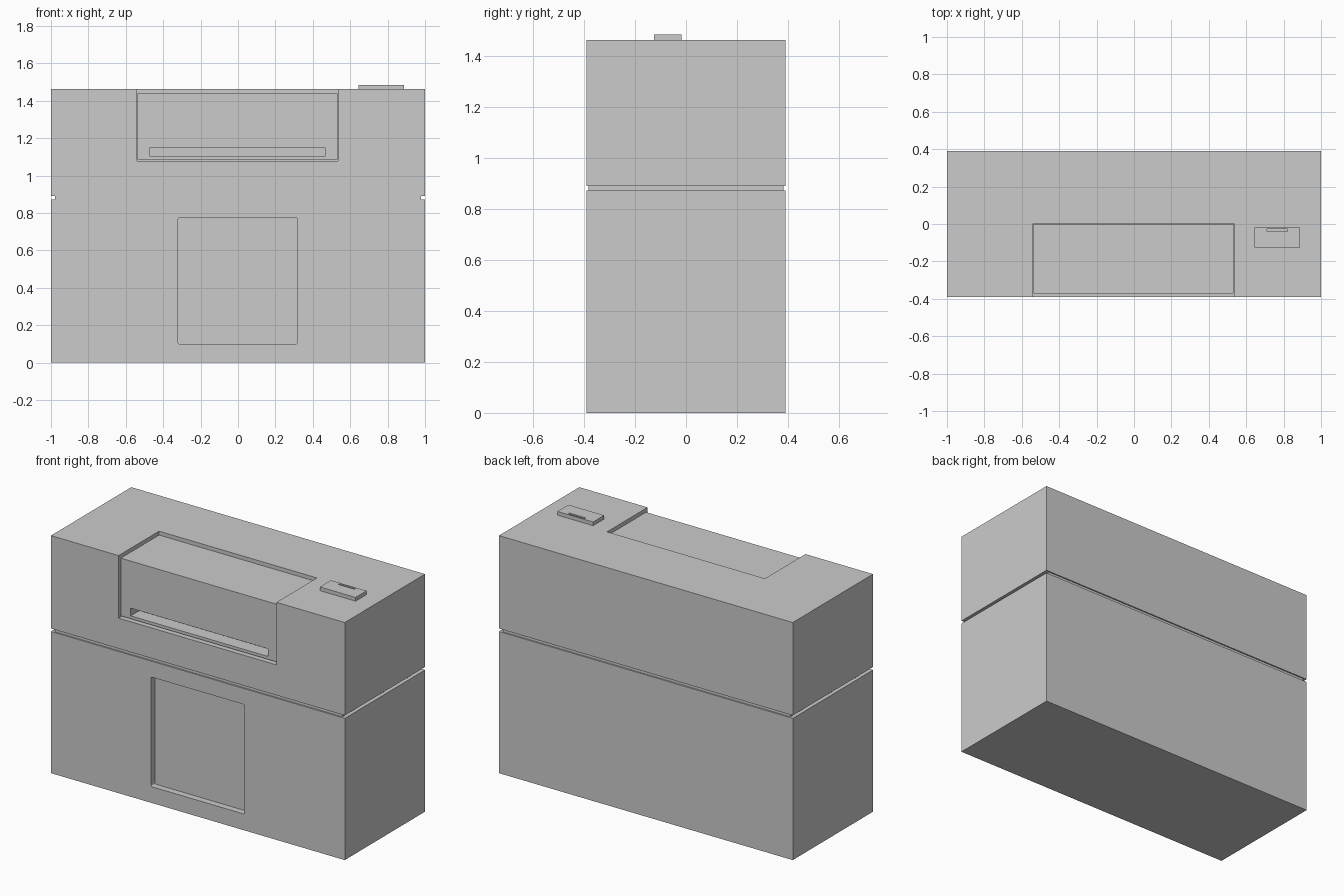
import bpy, bmesh

if "Cube" in bpy.data.objects:
    bpy.data.objects.remove(bpy.data.objects["Cube"])


def box(name, x0, x1, y0, y1, z0, z1):
    """Axis-aligned box from its limits."""
    bm = bmesh.new()
    bmesh.ops.create_cube(bm, size=1)
    for v in bm.verts:
        v.co.x = x0 if v.co.x < 0 else x1
        v.co.y = y0 if v.co.y < 0 else y1
        v.co.z = z0 if v.co.z < 0 else z1
    mesh = bpy.data.meshes.new(name)
    bm.to_mesh(mesh)
    bm.free()
    obj = bpy.data.objects.new(name, mesh)
    bpy.context.collection.objects.link(obj)
    return obj


def apply(obj, mod):
    bpy.context.view_layer.objects.active = obj
    bpy.ops.object.modifier_apply(modifier=mod.name)


def cut(obj, *limits, corner=0.0):
    """Subtract a box, optionally with rounded front-facing corners."""
    cutter = box("cutter", *limits)
    cutter.hide_render = True
    if corner:
        bm = bmesh.new()
        bm.from_mesh(cutter.data)
        edges = [e for e in bm.edges
                 if abs(e.verts[0].co.y - e.verts[1].co.y) > 1e-4]
        bmesh.ops.bevel(bm, geom=edges, offset=corner, segments=3,
                        profile=0.5, affect='EDGES')
        bm.to_mesh(cutter.data)
        bm.free()
    mod = obj.modifiers.new("cut", 'BOOLEAN')
    mod.operation = 'DIFFERENCE'
    mod.solver = 'EXACT'
    mod.object = cutter
    apply(obj, mod)
    bpy.data.objects.remove(cutter)


W, D = 1.0, 0.39

# lower cabinet with recessed front panel
lower = box("lower_cabinet", -W, W, -D, D, 0, 0.872)
cut(lower, -0.32, 0.318, -D - 0.1, -D + 0.04, 0.1, 0.774, corner=0.008)

# shadow gap between the cabinets
box("gap_core", -0.978, 0.978, -0.382, 0.382, 0.872, 0.89)

# upper cabinet with a notch in its front top edge
upper = box("upper_cabinet", -W, W, -D, D, 0.89, 1.462)
cut(upper, -0.54, 0.535, -D - 0.1, 0.003, 1.077, 1.6)

# lid sitting in the notch, with a hand slot
lid = box("lid", -0.537, 0.532, -0.372, 0.0, 1.085, 1.44)
cut(lid, -0.47, 0.465, -0.5, -0.29, 1.103, 1.15)

# small slotted plate on top
plate = box("slot_plate", 0.645, 0.888, -0.125, -0.018, 1.462, 1.485)
cut(plate, 0.71, 0.82, -0.039, -0.026, 1.468, 1.6)
